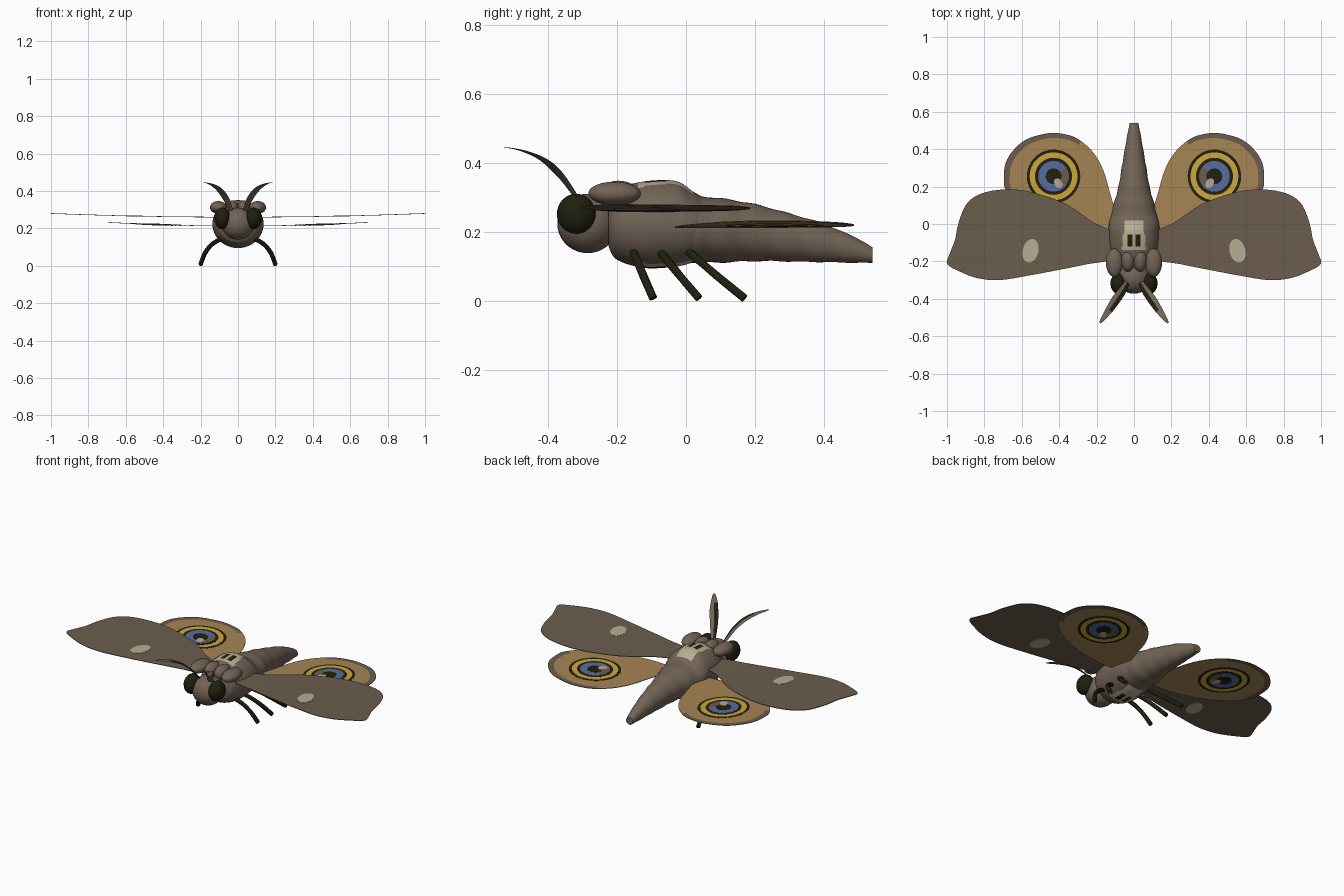
import bpy, bmesh, math
from mathutils import Vector, Matrix

if "Cube" in bpy.data.objects:
    bpy.data.objects.remove(bpy.data.objects["Cube"])


def material(name, rgb):
    m = bpy.data.materials.new(name)
    m.use_nodes = True
    m.diffuse_color = (*rgb, 1)
    m.node_tree.nodes["Principled BSDF"].inputs["Base Color"].default_value = (*rgb, 1)
    return m


BODY = material("body brown", (.17, .128, .095))
WING = material("wing brown", (.145, .11, .075))
TAN = material("tan", (.38, .235, .09))
BLACK = material("olive black", (.014, .014, .005))
GOLD = material("gold", (.61, .39, .045))
BLUE = material("dusty blue", (.10, .15, .34))
PALE = material("pale cream", (.48, .42, .29))


def finish(name, bm, mats, mirror=False):
    bmesh.ops.recalc_face_normals(bm, faces=bm.faces[:])
    mesh = bpy.data.meshes.new(name)
    bm.to_mesh(mesh)
    bm.free()
    for m in mats:
        mesh.materials.append(m)
    ob = bpy.data.objects.new(name, mesh)
    bpy.context.collection.objects.link(ob)
    for other in bpy.context.selected_objects:
        other.select_set(False)
    ob.select_set(True)
    bpy.context.view_layer.objects.active = ob
    bpy.ops.object.shade_smooth_by_angle(angle=math.radians(45))
    if mirror:
        ob.modifiers.new("both sides", 'MIRROR').use_mirror_merge = False
    return ob


def spline(points, steps, closed=False):
    """Smooth curve through the points."""
    p = [Vector(q) for q in points]
    n = len(p)
    out = []
    for i in range(n if closed else n - 1):
        if closed:
            a, b, c, d = (p[(i + k) % n] for k in (-1, 0, 1, 2))
        else:
            a, b, c, d = (p[min(max(i + k, 0), n - 1)] for k in (-1, 0, 1, 2))
        for s in range(steps):
            t = s / steps
            out.append(b + (c - a) * (t / 2) + (a * 2 - b * 5 + c * 4 - d) * (t * t / 2)
                       + (b * 3 - a - c * 3 + d) * (t ** 3 / 2))
    return out if closed else out + [p[-1]]


def skin(bm, rings, cap=True):
    rows = [[bm.verts.new(co) for co in r] for r in rings]
    n = len(rows[0])
    faces = []
    for i in range(len(rows) - 1):
        for k in range(n):
            j = (k + 1) % n
            faces.append((i, k, bm.faces.new((rows[i][k], rows[i][j], rows[i + 1][j], rows[i + 1][k]))))
    if cap:
        bm.faces.new(rows[0])
        bm.faces.new(rows[-1])
    return faces


def loft(name, profile, steps, sides, mats, paint=None, ripple=0):
    """Oval rings along y; profile rows are y, half width, top, bottom."""
    bm = bmesh.new()
    rings = []
    for i, (y, w, a) in enumerate(spline([(y, w, top) for y, w, top, _ in profile], steps)):
        low = spline([(y, bot, 0) for y, _, _, bot in profile], steps)[i].y
        k = 1 + ripple * math.sin(y * 70)
        rings.append([(w * k * math.cos(t), y, (a + low) / 2 + (a - low) / 2 * k * math.sin(t))
                      for t in (2 * math.pi * s / sides for s in range(sides))])
    skin(bm, rings)
    if paint:
        bm.normal_update()
        for f in bm.faces:
            f.material_index = paint(f.calc_center_median())
    return finish(name, bm, mats)


def ellipsoid(name, centre, radii, mat, mirror=False):
    bm = bmesh.new()
    bmesh.ops.create_uvsphere(bm, u_segments=28, v_segments=18, radius=1,
                              matrix=Matrix.Translation(centre) @ Matrix.Diagonal((*radii, 1)))
    return finish(name, bm, [mat], mirror)


def sweep(name, points, size, sides, mats, paint=None):
    """Tube along a path; size(t) gives half width and half height."""
    path = spline(points, 6)
    bm = bmesh.new()
    rings = []
    for i, p in enumerate(path):
        tan = (path[min(i + 1, len(path) - 1)] - path[max(i - 1, 0)]).normalized()
        side = tan.cross(Vector((0, 0, 1))).normalized()
        up = side.cross(tan)
        w, h = size(i / (len(path) - 1))
        rings.append([p + side * w * math.cos(a) + up * h * math.sin(a)
                      for a in (2 * math.pi * k / sides for k in range(sides))])
    for i, k, f in skin(bm, rings):
        f.material_index = paint(i / len(path), k) if paint else 0
    return finish(name, bm, mats, True)


def sheet(name, outline, centre, height, half, mats, scales=(1,), paint=None):
    """Thin closed plate that follows height(x), made of rings about a centre."""
    bm = bmesh.new()
    c = Vector(centre)
    n = len(outline)
    edges = []
    for side in (half, -half):
        rows = [[bm.verts.new((q.x, q.y, height(q.x) + side)) for q in (c + (p - c) * s for p in outline)]
                for s in scales]
        hub = bm.verts.new((c.x, c.y, height(c.x) + side))
        edges.append(rows[0])
        for k in range(n):
            j = (k + 1) % n
            for i in range(len(rows)):
                if i + 1 < len(rows):
                    f = bm.faces.new((rows[i][k], rows[i][j], rows[i + 1][j], rows[i + 1][k]))
                else:
                    f = bm.faces.new((rows[i][k], rows[i][j], hub))
                d = (outline[k] + outline[j]) / 2 - c
                f.material_index = paint(i, math.degrees(math.atan2(d.y, d.x))) if paint else 0
    for k in range(n):
        j = (k + 1) % n
        bm.faces.new((edges[0][k], edges[0][j], edges[1][j], edges[1][k]))
    return finish(name, bm, mats, True)


def oval(centre, rx, ry, tilt=0, n=48):
    rot = Matrix.Rotation(tilt, 2)
    return [Vector(centre) + rot @ Vector((rx * math.cos(a), ry * math.sin(a)))
            for a in (2 * math.pi * k / n for k in range(n))]


# Body: thorax with a pale patch and two dark marks, tapering abdomen
def thorax_paint(c):
    x = abs(c.x)
    if abs(c.z - .22) < .08 or not -.135 < c.y < .02 or x > .047 + .12 * (.02 - c.y):
        return 0
    return 2 if abs(x - .021) < .013 and abs(c.y + .088) < .03 else 1


loft("thorax", [(-.225, .075, .29, .16), (-.2, .11, .325, .12), (-.12, .134, .347, .096),
                (-.03, .136, .348, .1), (.02, .13, .318, .112), (.06, .11, .295, .125)],
     9, 96, [BODY, PALE, BLACK], thorax_paint)
loft("abdomen", [(-.02, .12, .3, .115), (.03, .125, .304, .112), (.1, .11, .298, .112), (.2, .083, .281, .116),
                 (.3, .066, .254, .115), (.4, .049, .224, .113), (.5, .031, .18, .111), (.54, .023, .156, .111)],
     6, 40, [BODY], ripple=.018)

# Head, eyes and shoulder lobes
ellipsoid("head", (0, -.285, .225), (.088, .088, .086), BODY)
ellipsoid("eyes", (.083, -.318, .253), (.043, .056, .058), BLACK, True)
ellipsoid("inner_collar_lobes", (.033, -.195, .308), (.037, .06, .041), BODY, True)
ellipsoid("outer_collar_lobes", (.105, -.207, .312), (.045, .076, .034), BODY, True)

# Leaf-shaped antennae with a dark inner face
sweep("antennae", [(.035, -.31, .29), (.065, -.36, .36), (.1, -.41, .408), (.14, -.47, .435), (.183, -.53, .447)],
      lambda t: (.003 + .021 * math.sin(math.pi * min(1, t * .9 + .1)) ** .8, .004 * (1.1 - t)), 4,
      [BODY, BLACK], lambda t, k: 1 if k == 0 and t < .65 else 0)

# Three pairs of legs
for label, start, end in (("front", -.155, -.095), ("middle", -.08, .038), ("hind", 0, .17)):
    sweep(label + "_legs", [(x, start + (end - start) * f, z) for x, z, f in
                            ((.075, .15, 0), (.135, .118, .22), (.175, .07, .55), (.2, .008, 1))],
          lambda t: (.012, .012), 8, [BLACK])


def fore_height(x):
    return .26 + .02 * x * x


def hind_height(x):
    return .213 + .04 * x * x


# Forewings with a pale oval
fore = spline([(.09, -.06), (.22, .01), (.35, .1), (.49, .155), (.61, .182), (.73, .182), (.835, .155), (.9, .1),
               (.94, 0), (.957, -.085), (.988, -.165), (.998, -.215), (.93, -.255), (.835, -.29), (.72, -.3),
               (.57, -.277), (.41, -.247), (.25, -.215), (.1, -.18)], 4, True)
sheet("forewings", fore, (.58, -.08), fore_height, .0015, [WING], (1, .75, .5, .25))
sheet("forewing_ovals", oval((.553, -.143), .042, .064, .25), (.553, -.143), fore_height, .003, [PALE])

# Hindwings with a brown outer border
hind = spline([(.09, .03), (.125, .155), (.165, .29), (.22, .385), (.3, .455), (.38, .482), (.46, .485), (.57, .455),
               (.64, .4), (.685, .33), (.696, .25), (.685, .18), (.61, .09), (.45, .01), (.25, -.03), (.11, -.02)],
              5, True)
sheet("hindwings", hind, (.38, .22), hind_height, .0015, [TAN, WING], (1, .9, .6, .3),
      lambda i, a: 1 if i == 0 and -12 < a < 112 else 0)

# Eyespots: stacked discs, each slightly proud of the one below
spot = (.43, .255)
for i, (label, radius, mat) in enumerate((("outer_ring", .143, BLACK), ("gold_ring", .128, GOLD),
                                          ("inner_ring", .099, BLACK), ("iris", .082, BLUE),
                                          ("pupil", .042, BLACK))):
    sheet("eyespot_" + label, oval(spot, radius, radius), spot, hind_height, .0022 + .0006 * i, [mat, WING],
          paint=lambda j, a, iris=label == "iris": 1 if iris and abs(a) > 140 else 0)
glint = (.405, .218)
sheet("eyespot_glint", oval(glint, .02, .028, -.5), glint, hind_height, .0049, [PALE])
